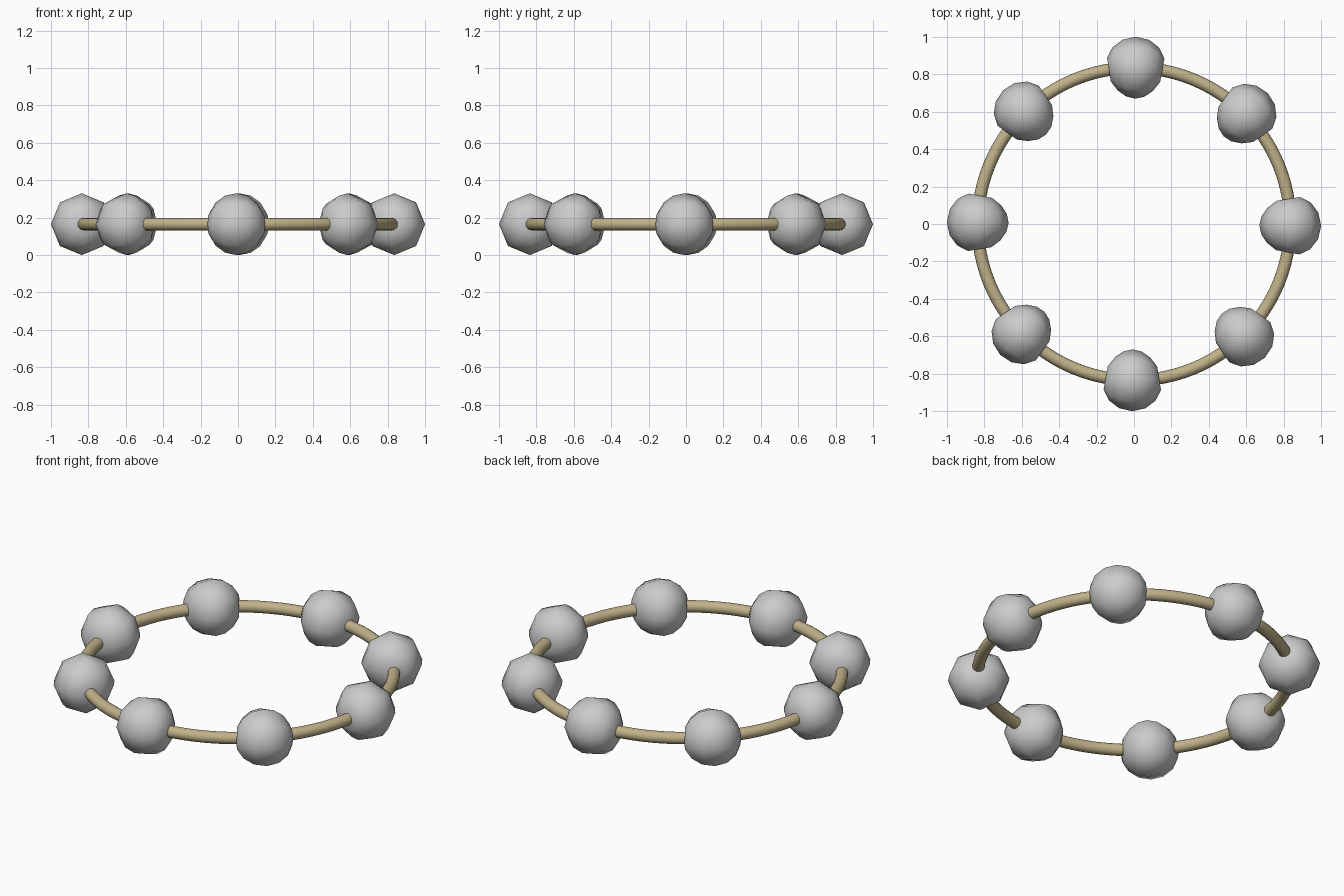
import bpy, bmesh, math

if "Cube" in bpy.data.objects:
    bpy.data.objects.remove(bpy.data.objects["Cube"])

R, BEAD_R, ROPE_R, COUNT = 0.835, 0.165, 0.033, 8
TURN = math.radians(-0.6)

# cord ring
bpy.ops.mesh.primitive_torus_add(major_radius=R, minor_radius=ROPE_R,
                                 major_segments=96, minor_segments=16,
                                 location=(0, 0, BEAD_R))
cord = bpy.context.object
cord.name = "cord_ring"
bpy.ops.object.shade_smooth()
mat = bpy.data.materials.new("cord_tan")
mat.diffuse_color = (0.53, 0.44, 0.25, 1)
mat.use_nodes = True
mat.node_tree.nodes["Principled BSDF"].inputs["Base Color"].default_value = mat.diffuse_color
cord.data.materials.append(mat)


def make_bead_mesh():
    """Eight-sided faceted ball with blunt ends, bent to follow the ring."""
    bm = bmesh.new()
    rings = []
    for lat in (-67.5, -45, -22.5, 0, 22.5, 45, 67.5):
        a = math.radians(lat)
        ang = BEAD_R * 0.94 * math.sin(a) / R
        r = BEAD_R * math.cos(a)
        ring = []
        for i in range(8):
            t = i * math.tau / 8
            d = R + r * math.cos(t)
            ring.append(bm.verts.new((d * math.cos(ang), d * math.sin(ang), r * math.sin(t))))
        rings.append(ring)
    for lo, hi in zip(rings, rings[1:]):
        for i in range(8):
            j = (i + 1) % 8
            bm.faces.new((lo[i], lo[j], hi[j], hi[i]))
    bm.faces.new(rings[0])
    bm.faces.new(rings[-1])
    bmesh.ops.recalc_face_normals(bm, faces=bm.faces)
    for f in bm.faces:
        f.smooth = True
    me = bpy.data.meshes.new("bead")
    bm.to_mesh(me)
    bm.free()
    return me


# beads spaced evenly round the cord
bead_mesh = make_bead_mesh()
for k in range(COUNT):
    bead = bpy.data.objects.new(f"bead_{k + 1}", bead_mesh)
    bead.location.z = BEAD_R
    bead.rotation_euler.z = TURN + k * math.tau / COUNT
    bpy.context.collection.objects.link(bead)
